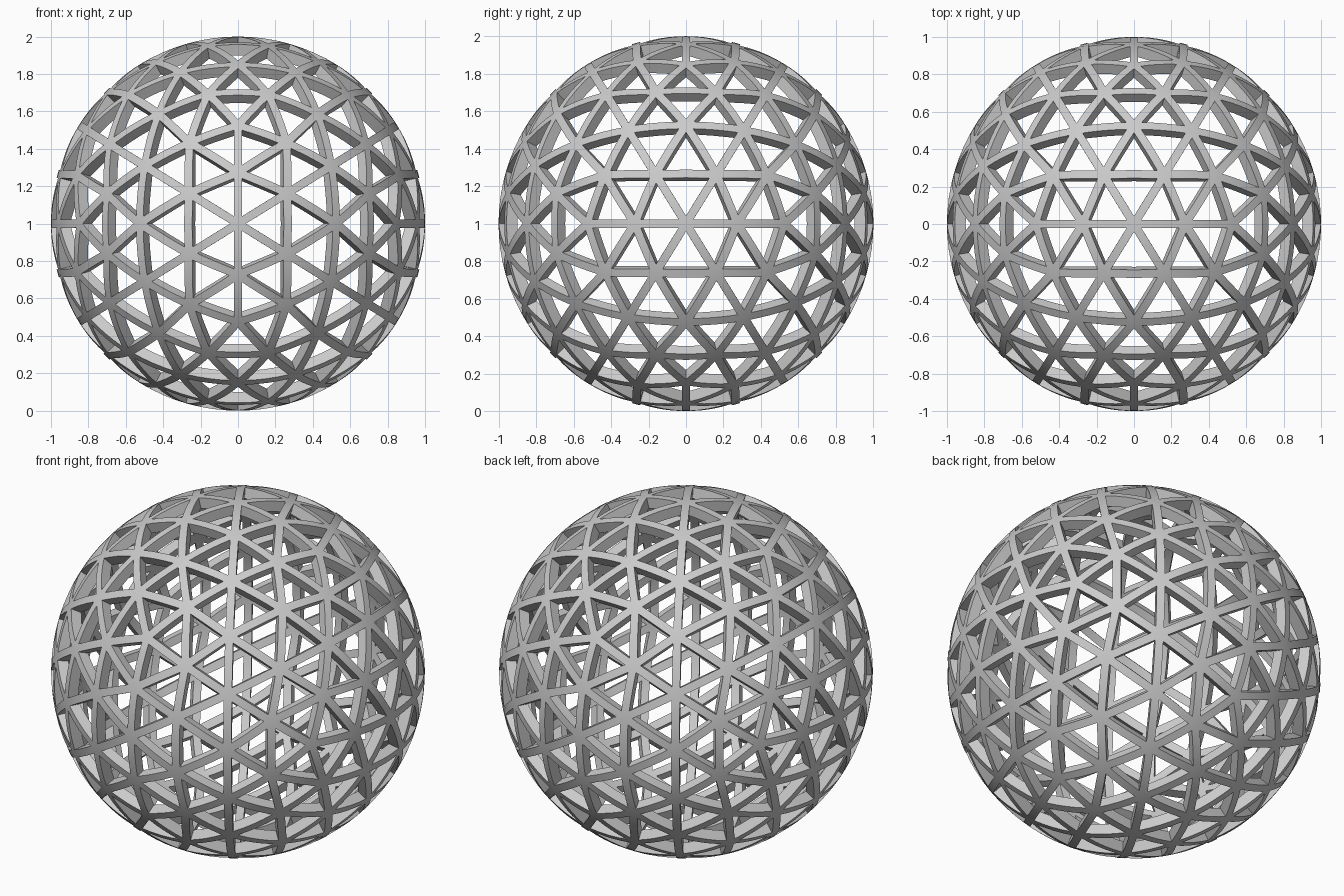
import bpy, bmesh, math
from mathutils import Vector

if "Cube" in bpy.data.objects:
    bpy.data.objects.remove(bpy.data.objects["Cube"])

RADIUS, STRUT_WIDTH, DEPTH = 1.0, 0.044, 0.06
PHI = (1 + math.sqrt(5)) / 2


def to_sphere(bm):
    for v in bm.verts:
        v.co = v.co.normalized() * RADIUS


# Icosahedron with its two-fold axes on x, y and z
bm = bmesh.new()
for s in (-1, 1):
    for t in (-PHI, PHI):
        for corner in ((0, t, s), (s, 0, t), (t, s, 0)):
            bm.verts.new(Vector(corner))
bmesh.ops.convex_hull(bm, input=bm.verts[:])
to_sphere(bm)

# Split every triangle into four, twice
for _ in range(2):
    bmesh.ops.subdivide_edges(bm, edges=bm.edges[:], cuts=1, use_grid_fill=True)
    to_sphere(bm)
bmesh.ops.recalc_face_normals(bm, faces=bm.faces[:])

# Open a triangular window in each face, leaving the struts
panes = bm.faces[:]
grid_edges = set(bm.edges)
bmesh.ops.inset_individual(bm, faces=panes, thickness=STRUT_WIDTH / 2,
                           use_even_offset=True)
long_edges = grid_edges | {e for f in panes for e in f.edges}
bmesh.ops.delete(bm, geom=panes, context='FACES_ONLY')

# Bend the struts to follow the sphere
bmesh.ops.subdivide_edges(bm, edges=list(long_edges), cuts=3, use_grid_fill=True)
to_sphere(bm)
bmesh.ops.recalc_face_normals(bm, faces=bm.faces[:])
if sum(f.normal.dot(f.calc_center_median()) for f in bm.faces) < 0:
    bmesh.ops.reverse_faces(bm, faces=bm.faces[:])

mesh = bpy.data.meshes.new("geodesic_lattice")
bm.to_mesh(mesh)
bm.free()
lattice = bpy.data.objects.new("geodesic_lattice", mesh)
lattice.location.z = RADIUS
bpy.context.collection.objects.link(lattice)

# Grey material
grey = bpy.data.materials.new("light_grey")
grey.use_nodes = True
colour = (0.6, 0.6, 0.6, 1)
grey.diffuse_color = colour
grey.node_tree.nodes["Principled BSDF"].inputs["Base Color"].default_value = colour
mesh.materials.append(grey)

# Thicken inward and keep the window edges sharp
shell = lattice.modifiers.new("shell_depth", 'SOLIDIFY')
shell.thickness = DEPTH
shell.offset = -1
bpy.ops.object.select_all(action='DESELECT')
lattice.select_set(True)
bpy.context.view_layer.objects.active = lattice
bpy.ops.object.modifier_apply(modifier=shell.name)
bpy.ops.object.shade_smooth_by_angle(angle=math.radians(35))
